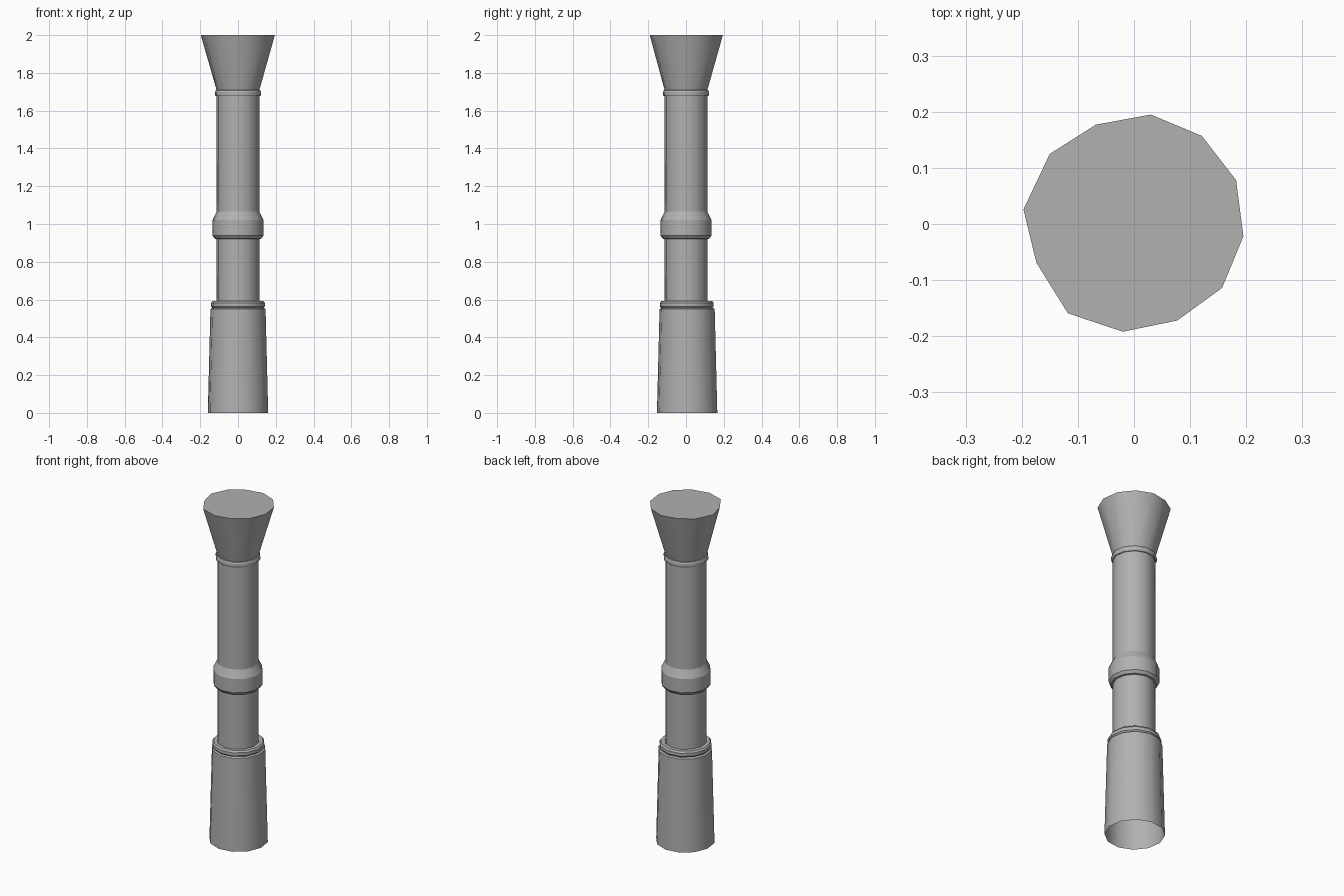
import bpy, bmesh, math

if "Cube" in bpy.data.objects:
    bpy.data.objects.remove(bpy.data.objects["Cube"])

SIDES = 12
TURN = math.radians(-7)

# Dark grey stone
stone = bpy.data.materials.new("dark_stone")
stone.diffuse_color = (0.44, 0.44, 0.44, 1)
stone.use_nodes = True
stone.node_tree.nodes["Principled BSDF"].inputs["Base Color"].default_value = stone.diffuse_color


def ring(r, z, cy=0.0):
    """Twelve-sided ring of points."""
    return [(r * math.cos(TURN + i * math.tau / SIDES),
             cy + r * math.sin(TURN + i * math.tau / SIDES), z)
            for i in range(SIDES)]


def loft(name, rings, cap_top=False):
    """Skin a stack of rings, optionally closing the top."""
    bm = bmesh.new()
    loops = [[bm.verts.new(p) for p in pts] for pts in rings]
    for a, b in zip(loops, loops[1:]):
        for i in range(SIDES):
            j = (i + 1) % SIDES
            bm.faces.new((a[i], a[j], b[j], b[i]))
    if cap_top:
        bm.faces.new(loops[-1])
    # Smooth around the column, crisp across every moulding edge
    for f in bm.faces:
        f.smooth = True
    for pts in loops:
        for i in range(SIDES):
            bm.edges.get((pts[i - 1], pts[i])).smooth = False
    mesh = bpy.data.meshes.new(name)
    bm.to_mesh(mesh)
    bm.free()
    mesh.materials.append(stone)
    obj = bpy.data.objects.new(name, mesh)
    bpy.context.collection.objects.link(obj)
    return obj


def lathe(name, profile, cy=0.0):
    return loft(name, [ring(r, z, cy) for r, z in profile])


# Tapered base, open underneath and set slightly back
lathe("base", [(0.161, 0), (0.147, 0.55), (0.137, 0.556)], 0.006)

# Rounded ring on top of the base
lathe("base_ring", [(0.137, 0.556), (0.143, 0.564), (0.143, 0.582),
                    (0.136, 0.592), (0.113, 0.592)], 0.004)

# Lower shaft
lathe("lower_shaft", [(0.114, 0.58), (0.114, 0.92)])

# Bevelled middle band
lathe("middle_band", [(0.114, 0.92), (0.124, 0.922), (0.136, 0.938),
                      (0.136, 1.02), (0.114, 1.066)])

# Upper shaft
lathe("upper_shaft", [(0.114, 1.066), (0.114, 1.68)])

# Thin neck ring
lathe("neck_ring", [(0.114, 1.677), (0.119, 1.677), (0.123, 1.684),
                    (0.123, 1.698), (0.119, 1.707), (0.114, 1.709)])

# Flared capital with a hand-hewn rim outline, starting at the -7 degree corner
rim = [(0.195, -0.022), (0.182, 0.078), (0.121, 0.157), (0.03, 0.195),
       (-0.068, 0.177), (-0.15, 0.125), (-0.197, 0.026), (-0.174, -0.069),
       (-0.118, -0.159), (-0.02, -0.192), (0.077, -0.172), (0.157, -0.114)]
loft("flared_capital", [ring(0.114, 1.709), [(x, y, 2.0) for x, y in rim]],
     cap_top=True)
